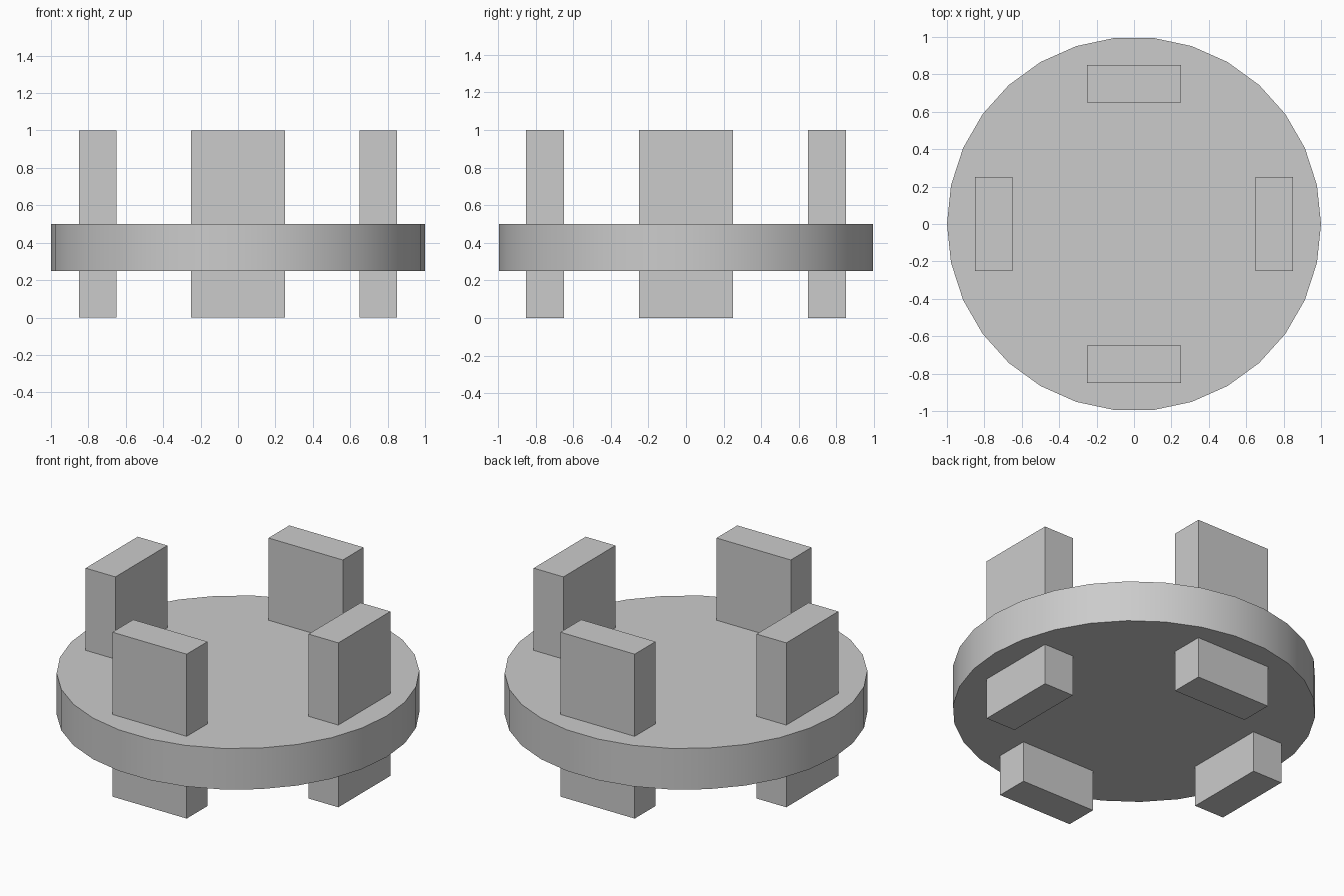
import bpy
from math import pi, sin, cos, radians

cube = bpy.data.objects.get("Cube")
if cube:
    bpy.data.objects.remove(cube, do_unlink=True)

# Single grey material
grey = bpy.data.materials.new("light_grey")
grey.use_nodes = True
colour = (0.6, 0.6, 0.6, 1)
grey.diffuse_color = colour
grey.node_tree.nodes["Principled BSDF"].inputs["Base Color"].default_value = colour

# Round platform with a smooth rim
bpy.ops.mesh.primitive_cylinder_add(vertices=30, radius=1, depth=0.25,
                                    location=(0, 0, 0.375), rotation=(0, 0, pi / 2))
disc = bpy.context.object
disc.name = "round_platform"
disc.data.materials.append(grey)
bpy.ops.object.shade_smooth_by_angle(angle=radians(30))

# Four upright blocks passing through the platform
for i, side in enumerate(("left", "back", "right", "front")):
    angle = i * pi / 2
    bpy.ops.mesh.primitive_cube_add(size=1, rotation=(0, 0, angle),
                                    location=(0.75 * cos(angle), 0.75 * sin(angle), 0.5))
    block = bpy.context.object
    block.name = side + "_upright_block"
    block.scale = (0.2, 0.5, 1)
    block.data.materials.append(grey)
